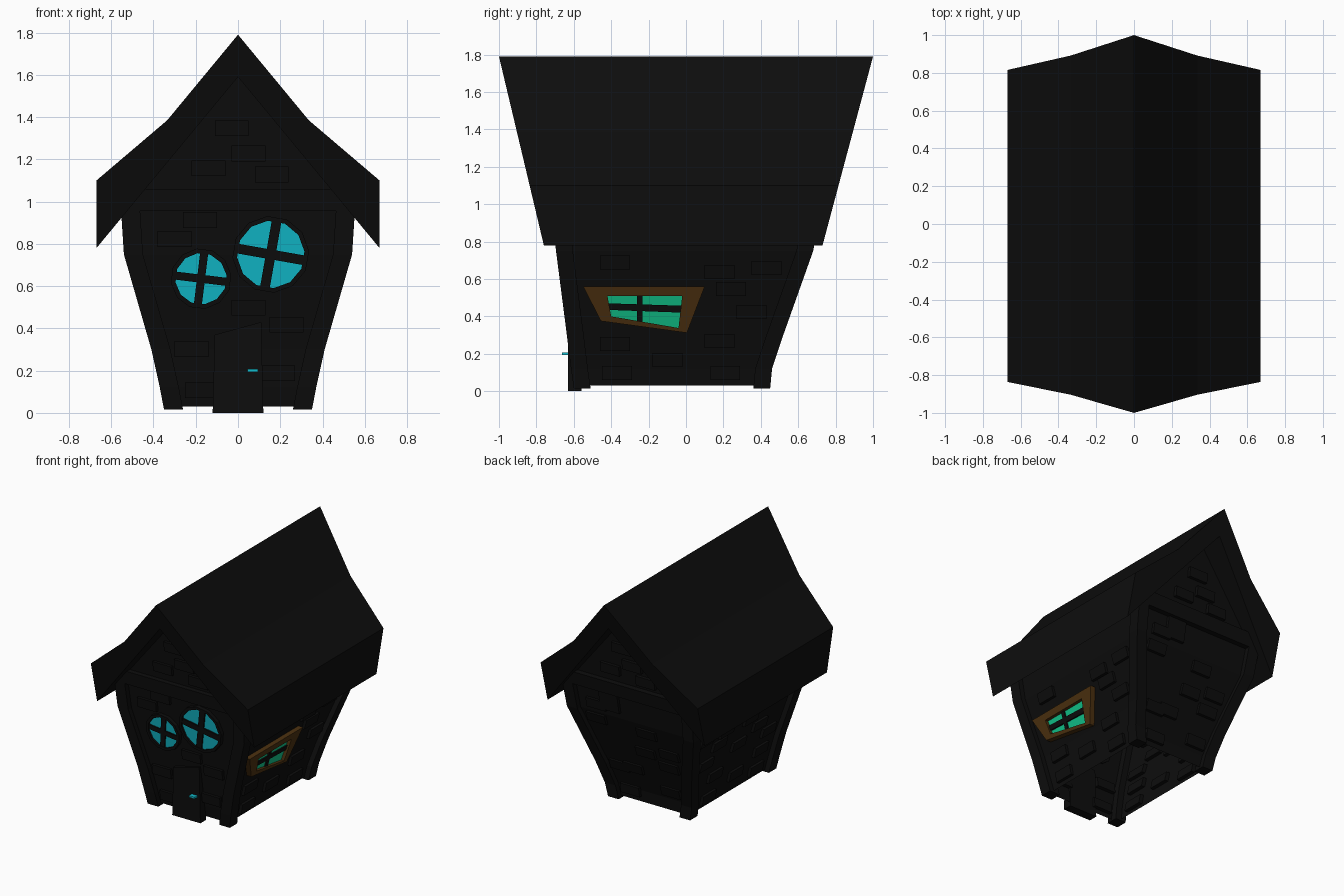
import bpy, bmesh, math

if "Cube" in bpy.data.objects:
    bpy.data.objects.remove(bpy.data.objects["Cube"])


def material(name, rgb):
    m = bpy.data.materials.new(name)
    m.diffuse_color = (*rgb, 1)
    m.use_nodes = True
    m.node_tree.nodes["Principled BSDF"].inputs["Base Color"].default_value = m.diffuse_color
    return m


BLACK = material("black", (0.004, 0.004, 0.004))
CYAN = material("cyan glass", (0.006, 0.50, 0.60))
GREEN = material("green glass", (0.006, 0.56, 0.26))
BROWN = material("brown wood", (0.073, 0.031, 0.005))

# Outer corner profile: z, half width, front y, back y
LEVELS = [(0.015, 0.35, -0.60, 0.45), (0.12, 0.37, -0.615, 0.46),
          (0.30, 0.41, -0.637, 0.52), (0.75, 0.54, -0.695, 0.68),
          (1.06, 0.56, -0.73, 0.74), (1.62, 0.56, -0.80, 0.80)]
INSET = 0.04  # walls sit behind the corner posts


def profile(z):
    for a, b in zip(LEVELS, LEVELS[1:]):
        if z <= b[0]:
            break
    t = (z - a[0]) / (b[0] - a[0])
    return [a[i] + (b[i] - a[i]) * t for i in (1, 2, 3)]


def on_wall(side, u, z, off):
    """Point on a leaning wall, pushed outwards by off."""
    w, yf, yb = profile(z)
    if side == "front":
        return (u, yf + INSET - off, z)
    if side == "back":
        return (u, yb - INSET + off, z)
    x = w - INSET + off
    return (x if side == "right" else -x, u, z)


def finish(name, bm, mat):
    bmesh.ops.recalc_face_normals(bm, faces=bm.faces[:])
    me = bpy.data.meshes.new(name)
    bm.to_mesh(me)
    bm.free()
    me.materials.append(mat)
    ob = bpy.data.objects.new(name, me)
    bpy.context.collection.objects.link(ob)
    return ob


def prism(bm, a, b):
    va = [bm.verts.new(p) for p in a]
    vb = [bm.verts.new(p) for p in b]
    bm.faces.new(va)
    bm.faces.new(vb[::-1])
    for i in range(len(va)):
        j = (i + 1) % len(va)
        bm.faces.new((va[i], vb[i], vb[j], va[j]))


def slabs(name, side, polys, o0, o1, mat):
    """Plates lying on a wall, each outline given as (u, z) points."""
    bm = bmesh.new()
    for poly in polys:
        prism(bm, [on_wall(side, u, z, o0) for u, z in poly],
              [on_wall(side, u, z, o1) for u, z in poly])
    return finish(name, bm, mat)


def rect(u0, u1, z0, z1):
    return [(u0, z0), (u1, z0), (u1, z1), (u0, z1)]


def ring(outer, inner):
    n = len(outer)
    return [[outer[i], outer[(i + 1) % n], inner[(i + 1) % n], inner[i]] for i in range(n)]


# Walls: lofted shell, open below, with a gable at each end
bm = bmesh.new()
rings = []
for z in (0.03, 0.12, 0.30, 0.75, 1.0):
    w, yf, yb = profile(z)
    w, yf, yb = w - INSET, yf + INSET, yb - INSET
    rings.append([bm.verts.new(p) for p in
                  ((-w, yf, z), (w, yf, z), (w, yb, z), (-w, yb, z))])
for a, b in zip(rings, rings[1:]):
    for i in range(4):
        j = (i + 1) % 4
        bm.faces.new((a[i], a[j], b[j], b[i]))
for side, i, j in (("front", 0, 1), ("back", 2, 3)):
    apex = bm.verts.new(on_wall(side, 0, 1.62, 0))
    bm.faces.new((rings[-1][i], rings[-1][j], apex))
finish("walls", bm, BLACK)

# Corner posts
POST = 0.09
for sx in (-1, 1):
    for end in (1, 2):
        bm = bmesh.new()
        loops = []
        for z in (0.015, 0.12, 0.30, 0.75, 1.06):
            p = profile(z)
            x, y = sx * p[0], p[end]
            x2, y2 = x - sx * POST, y + (POST if end == 1 else -POST)
            loops.append([bm.verts.new(c) for c in
                          ((x, y, z), (x2, y, z), (x2, y2, z), (x, y2, z))])
        for a, b in zip(loops, loops[1:]):
            for i in range(4):
                j = (i + 1) % 4
                bm.faces.new((a[i], a[j], b[j], b[i]))
        bm.faces.new(loops[0])
        bm.faces.new(loops[-1])
        finish(("front" if end == 1 else "back") + "_corner_post", bm, BLACK)

# Gable beams
for side in ("front", "back"):
    slabs(side + "_gable_beam", side, [rect(-0.47, 0.47, 0.955, 1.06)], -0.02, 0.04, BLACK)

# Roof: kinked profile, ends leaning outwards towards the ridge
OUTLINE = [(0, 1.79), (0.335, 1.385), (0.67, 1.10), (0.67, 0.78), (0, 1.59),
           (-0.67, 0.78), (-0.67, 1.10), (-0.335, 1.385)]
bm = bmesh.new()
prism(bm, [(x, -0.76 - (z - 0.78) * 0.2376, z) for x, z in OUTLINE],
      [(x, 0.73 + (z - 0.78) * 0.2673, z) for x, z in OUTLINE])
finish("roof", bm, BLACK)

# Raised bricks: left edge and bottom on the wall
BW, BH = 0.16, 0.075
gable = [(-0.11, 1.31), (-0.03, 1.19), (-0.22, 1.12), (0.08, 1.09)]
lower = [(-0.26, 0.875), (-0.38, 0.785), (-0.03, 0.46), (0.15, 0.38),
         (-0.30, 0.265), (0.11, 0.15), (-0.25, 0.07)]
back_extra = [(0.10, 0.80), (0.24, 0.66), (-0.18, 0.64), (0.02, 0.28), (-0.34, 0.50)]
sides = [(-0.46, 0.65), (0.10, 0.60), (0.35, 0.62), (0.16, 0.51), (0.27, 0.385),
         (0.10, 0.23), (-0.46, 0.215), (-0.18, 0.13), (-0.45, 0.06), (0.13, 0.06)]
left_extra = [(-0.35, 0.47), (-0.12, 0.40), (-0.20, 0.58), (-0.50, 0.36)]
for side, spots in (("front", gable + lower),
                    ("back", [(-u - BW, z) for u, z in gable + lower] + back_extra),
                    ("right", sides), ("left", sides + left_extra)):
    slabs(side + "_bricks", side,
          [rect(u, u + BW, z, z + BH) for u, z in spots], -0.03, 0.022, BLACK)

# Door with a slanted top, and its handle
DOOR = [(-0.12, 0.0), (0.12, 0.0), (0.11, 0.43), (-0.11, 0.37)]
bm = bmesh.new()
prism(bm, [(x, -0.63, z) for x, z in DOOR], [(x, -0.56, z) for x, z in DOOR])
finish("door", bm, BLACK)
bm = bmesh.new()
HANDLE = rect(0.045, 0.095, 0.193, 0.207)
prism(bm, [(x, -0.663, z) for x, z in HANDLE], [(x, -0.628, z) for x, z in HANDLE])
finish("door_handle", bm, CYAN)


# Round front windows with tilted cross bars
def round_window(name, cx, cz, r, bar, tilt):
    def turn(pts):
        c, s = math.cos(-tilt), math.sin(-tilt)
        return [(cx + x * c - z * s, cz + x * s + z * c) for x, z in pts]

    def circle(rad):
        return turn([(rad * math.cos(math.tau * (i + 0.5) / 12),
                      rad * math.sin(math.tau * (i + 0.5) / 12)) for i in range(12)])
    slabs(name + "_glass", "front", [circle(r + 0.005)], 0.008, 0.015, CYAN)
    slabs(name + "_rim", "front", ring(circle(r + 0.022), circle(r)), -0.01, 0.03, BLACK)
    b, l = bar / 2, r + 0.01
    slabs(name + "_bars", "front",
          [turn(rect(-b, b, -l, l)), turn(rect(-l, l, -b, b))], 0.005, 0.026, BLACK)


round_window("large_window", 0.155, 0.75, 0.16, 0.046, math.radians(10))
round_window("small_window", -0.175, 0.635, 0.122, 0.038, math.radians(7))

# Crooked side window in a wooden frame
outer = [(-0.55, 0.56), (0.10, 0.56), (0.005, 0.312), (-0.455, 0.375)]
inner = [(-0.42, 0.51), (-0.02, 0.51), (-0.04, 0.338), (-0.40, 0.40)]
slabs("side_window_frame", "right", ring(outer, inner), -0.02, 0.04, BROWN)
slabs("side_window_glass", "right", [inner], 0.008, 0.015, GREEN)
slabs("side_window_bars", "right",
      [[(-0.262, 0.52), (-0.232, 0.52), (-0.232, 0.37), (-0.262, 0.37)],
       [(-0.42, 0.47), (-0.02, 0.457), (-0.02, 0.42), (-0.42, 0.435)]], 0.005, 0.026, BLACK)
